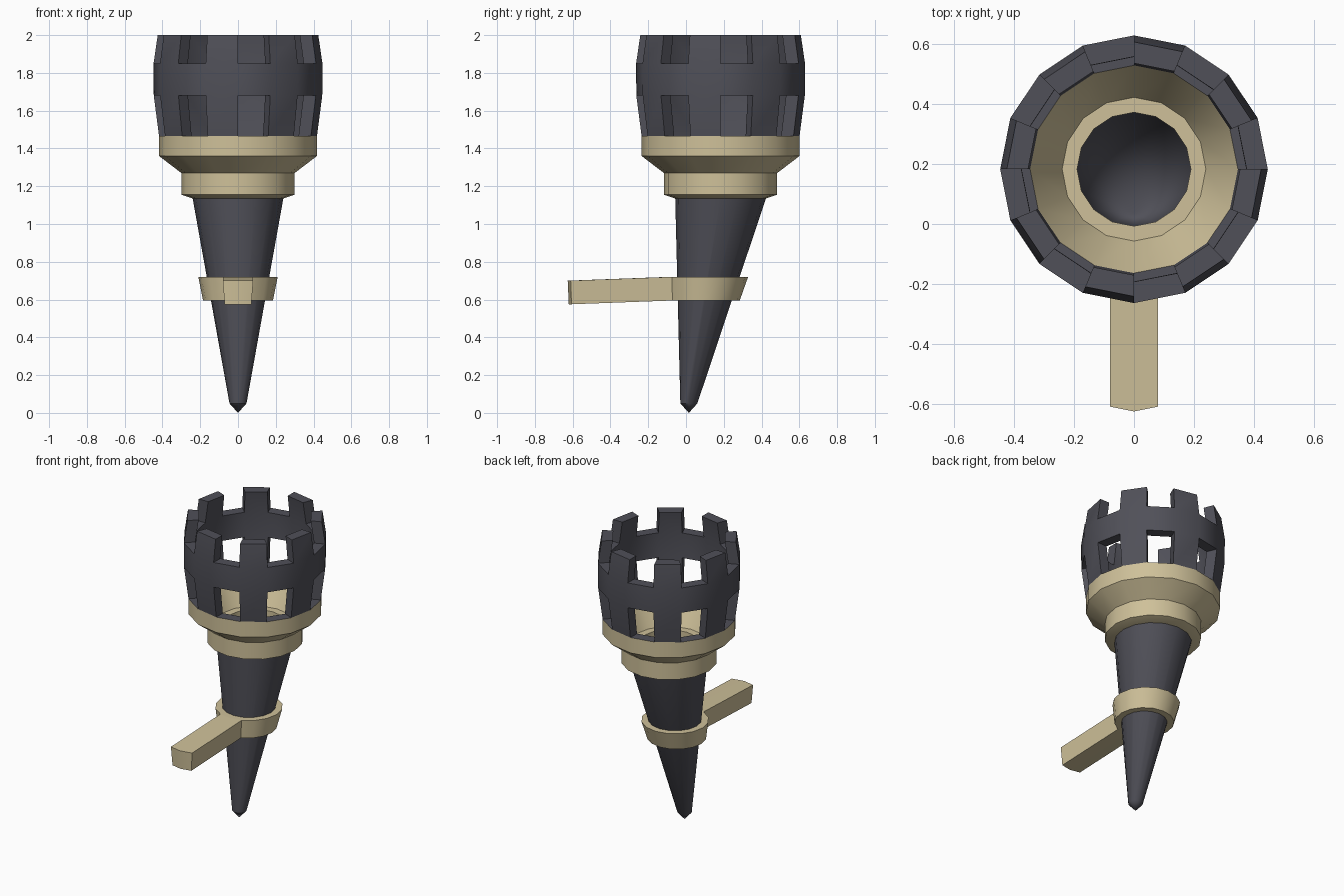
import bpy, bmesh, math

cube = bpy.data.objects.get("Cube")
if cube:
    bpy.data.objects.remove(cube)

SIDES = 16
HEAD_Y = 0.183          # axis of the head
TIP_Y, TIP_Z, NECK_Z = 0.015, 0.05, 1.135


def make_material(name, color):
    mat = bpy.data.materials.new(name)
    mat.use_nodes = True
    mat.diffuse_color = (*color, 1)
    bsdf = next(n for n in mat.node_tree.nodes if n.type == "BSDF_PRINCIPLED")
    bsdf.inputs["Base Color"].default_value = (*color, 1)
    return mat


iron = make_material("dark iron", (0.08, 0.08, 0.098))
tan = make_material("pale tan", (0.62, 0.53, 0.32))


def axis_y(z):
    """The shaft leans back from its tip; the head above it is upright."""
    t = min(max((z - TIP_Z) / (NECK_Z - TIP_Z), 0), 1)
    return TIP_Y + t * (HEAD_Y - TIP_Y)


def ring(bm, r, z):
    y = axis_y(z)
    if r == 0:
        return [bm.verts.new((0, y, z))] * SIDES
    angles = [math.tau * i / SIDES for i in range(SIDES)]
    return [bm.verts.new((r * math.cos(a), y + r * math.sin(a), z)) for a in angles]


def lathe(profile, closed=False, keep=lambda level, side: True):
    """Revolve a profile; return the mesh and faces keyed by (level, side)."""
    bm = bmesh.new()
    rings = [ring(bm, r, z) for r, z in profile]
    if closed:
        rings.append(rings[0])
    faces = {}
    for lv, (lo, hi) in enumerate(zip(rings, rings[1:])):
        for s in range(SIDES):
            if keep(lv, s):
                n = (s + 1) % SIDES
                corners = list(dict.fromkeys((lo[s], lo[n], hi[n], hi[s])))
                faces[lv, s] = bm.faces.new(corners)
    return bm, faces


def finish(name, bm, *mats):
    bmesh.ops.recalc_face_normals(bm, faces=bm.faces)
    mesh = bpy.data.meshes.new(name)
    bm.to_mesh(mesh)
    bm.free()
    for mat in mats:
        mesh.materials.append(mat)
    obj = bpy.data.objects.new(name, mesh)
    bpy.context.collection.objects.link(obj)
    bpy.ops.object.select_all(action="DESELECT")
    obj.select_set(True)
    bpy.context.view_layer.objects.active = obj
    bpy.ops.object.shade_smooth_by_angle(angle=math.radians(30))
    return obj


# Hollow leaning shaft
bm, _ = lathe([(0, 0), (0.045, TIP_Z), (0.24, NECK_Z), (0.19, NECK_Z), (0, 0.18)])
finish("shaft", bm, iron)

# Stepped cup with an iron rim on top
RIM = 4
bm, faces = lathe([(0.24, NECK_Z), (0.3, 1.155), (0.3, 1.27), (0.418, 1.36),
                   (0.418, 1.465), (0.347, 1.465), (0.24, 1.27), (0.19, 1.27),
                   (0.19, NECK_Z)], closed=True)
for (level, _), face in faces.items():
    face.material_index = 1 if level == RIM else 0
finish("cup", bm, tan, iron)

# Cage: posts and battlements on every other side, joined by a full band
bm, _ = lathe([(0.418, 1.465), (0.446, 1.68), (0.447, 1.85), (0.425, 2.0)],
              keep=lambda level, side: level == 1 or side % 2 == 1)
bmesh.ops.delete(bm, geom=[v for v in bm.verts if not v.link_faces], context="VERTS")
extruded = bmesh.ops.extrude_face_region(bm, geom=bm.faces[:], use_keep_orig=True)
for v in extruded["geom"]:
    if isinstance(v, bmesh.types.BMVert):
        r = math.hypot(v.co.x, v.co.y - HEAD_Y)
        k = (r - 0.071) / r
        v.co.x *= k
        v.co.y = HEAD_Y + (v.co.y - HEAD_Y) * k
finish("cage", bm, iron)

# Collar with a bracket arm drawn out of its two front sides
bm, faces = lathe([(0.135, 0.595), (0.185, 0.595), (0.21, 0.72), (0.155, 0.72)],
                  closed=True)
front = [faces[1, side] for side in (11, 12)]
arm = bmesh.ops.extrude_face_region(bm, geom=front)
bmesh.ops.translate(bm, vec=(0, -0.535, -0.02),
                    verts=[g for g in arm["geom"] if isinstance(g, bmesh.types.BMVert)])
finish("collar_and_arm", bm, tan)
